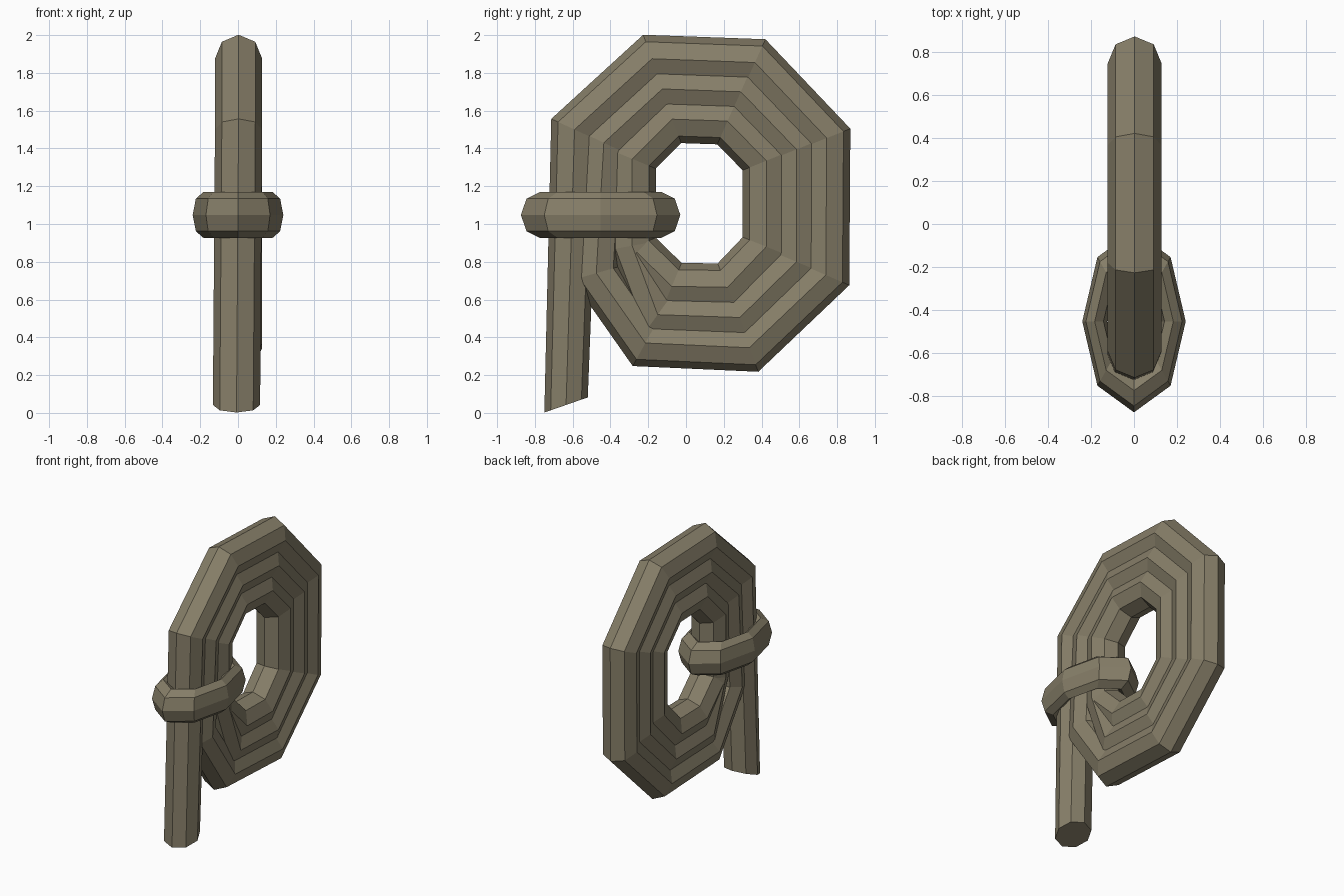
import bpy, bmesh, math
from mathutils import Vector

if "Cube" in bpy.data.objects:
    bpy.data.objects.remove(bpy.data.objects["Cube"])

SIDES = 8
R = 0.125

mat = bpy.data.materials.new("rope_brown")
mat.diffuse_color = (0.24, 0.21, 0.14, 1)
mat.use_nodes = True
mat.node_tree.nodes["Principled BSDF"].inputs["Base Color"].default_value = mat.diffuse_color


def make_object(name, rings, closed):
    """Skin a list of vertex rings into one flat-shaded object."""
    bm = bmesh.new()
    loops = [[bm.verts.new(p) for p in ring] for ring in rings]
    pairs = list(zip(loops, loops[1:]))
    if closed:
        pairs.append((loops[-1], loops[0]))
    else:
        bm.faces.new(loops[0])
        bm.faces.new(loops[-1])
    for a, b in pairs:
        for i in range(SIDES):
            j = (i + 1) % SIDES
            bm.faces.new((a[i], a[j], b[j], b[i]))
    bmesh.ops.recalc_face_normals(bm, faces=bm.faces)
    mesh = bpy.data.meshes.new(name)
    bm.to_mesh(mesh)
    bm.free()
    mesh.materials.append(mat)
    obj = bpy.data.objects.new(name, mesh)
    bpy.context.collection.objects.link(obj)
    return obj


# Coiled rope: centre line in (y, z), from the hanging end inwards
path = [Vector(p) for p in (
    (-0.635, 0.042),
    (-0.59, 1.50), (-0.18, 1.875), (0.365, 1.855), (0.745, 1.455),
    (0.74, 0.73), (0.335, 0.345), (-0.215, 0.37),
    (-0.475, 0.74), (-0.435, 1.43), (-0.125, 1.715), (0.29, 1.70), (0.585, 1.395),
    (0.585, 0.80), (0.285, 0.505), (-0.15, 0.52),
    (-0.285, 0.885), (-0.285, 1.345), (-0.075, 1.555), (0.22, 1.545), (0.425, 1.335),
    (0.425, 0.88), (0.22, 0.665), (-0.075, 0.67),
    (-0.26, 0.85))]


def normal(a, b):
    t = (b - a).normalized()
    return Vector((-t.y, t.x))


rings = []
for k, p in enumerate(path):
    if k == 0:
        m = Vector((-0.115, -0.04))          # slanted cut of the hanging end
    elif k == len(path) - 1:
        m = normal(path[k - 1], p) * R
    else:
        n1, n2 = normal(path[k - 1], p), normal(p, path[k + 1])
        m = (n1 + n2) * (R / (1 + n1.dot(n2)))   # mitred corner
    cx = -0.008 if k == 0 else 0.003
    ring = []
    for i in range(SIDES):
        a = math.tau * i / SIDES
        q = p + m * math.cos(a)
        ring.append((cx + R * math.sin(a), q.x, q.y))
    rings.append(ring)
make_object("coiled_rope", rings, False)

# Binding loop: stretched eight-sided ring around the left side of the coil
rings = []
for k in range(8):
    u = math.tau * k / 8
    ring = []
    for i in range(SIDES):
        a = math.tau * i / SIDES
        s = 0.76 + 0.24 * math.cos(a)
        ring.append((0.24 * s * math.sin(u),
                     -0.452 + 0.422 * s * math.cos(u),
                     1.048 + 0.122 * math.sin(a)))
    rings.append(ring)
make_object("binding_loop", rings, True)
